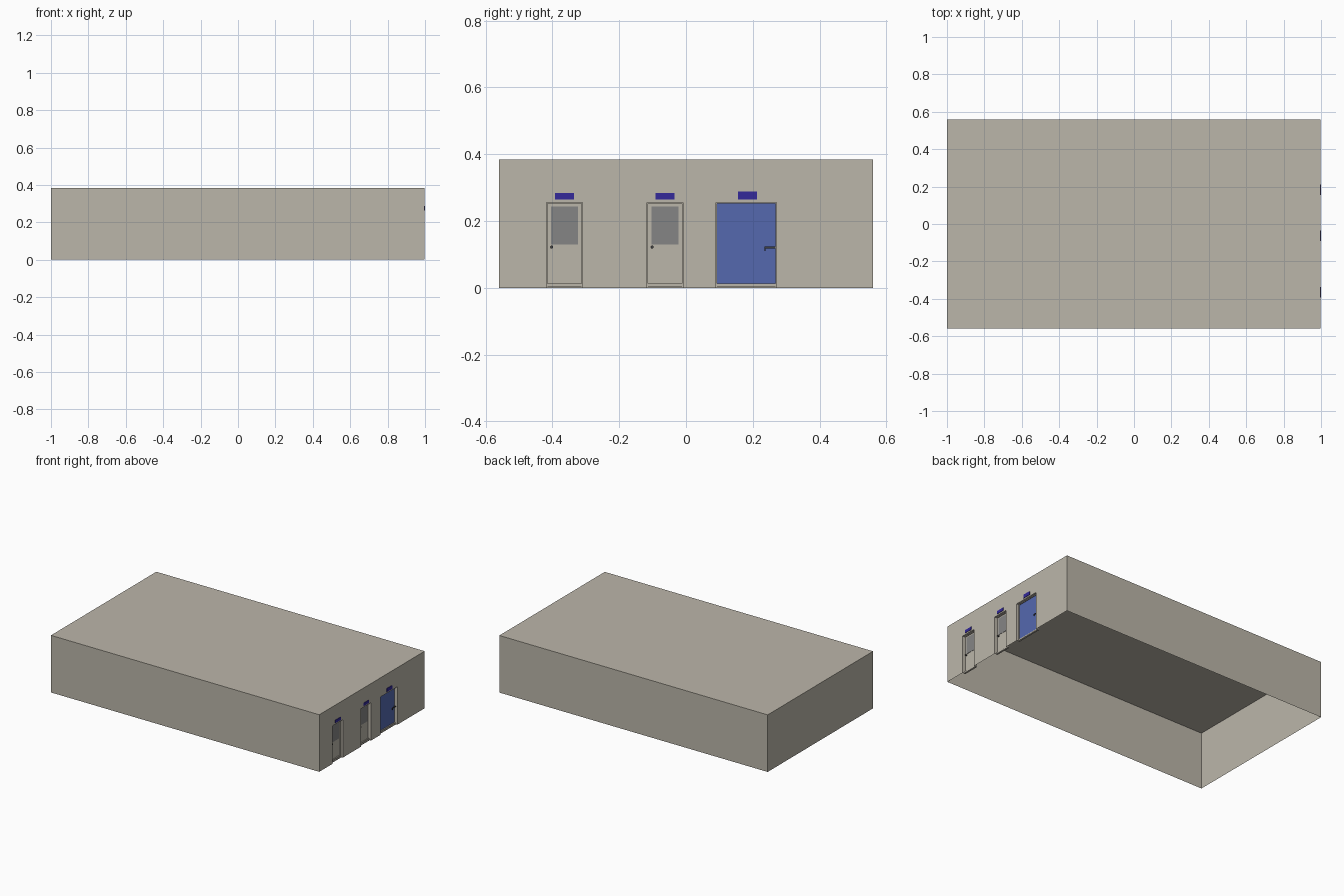
import bpy, bmesh, math
from mathutils import Vector

if "Cube" in bpy.data.objects:
    bpy.data.objects.remove(bpy.data.objects["Cube"])


def mat(name, col):
    m = bpy.data.materials.new(name)
    m.diffuse_color = (*col, 1)
    m.use_nodes = True
    m.node_tree.nodes["Principled BSDF"].inputs["Base Color"].default_value = m.diffuse_color
    return m


WALL = mat("warm_grey_wall", (0.50, 0.468, 0.40))
BLUE = mat("blue_door", (0.09, 0.14, 0.43))
GLASS = mat("grey_glass", (0.235, 0.235, 0.235))
SIGN = mat("sign_indigo", (0.033, 0.022, 0.32))
METAL = mat("dark_metal", (0.05, 0.05, 0.05))

W, D, H = 0.997, 0.56, 0.384      # end wall x, half depth, height
TOP, REC = 0.255, 0.02            # doorway height, recess depth
BACK = W - REC


def finish(bm, name, material):
    me = bpy.data.meshes.new(name)
    bm.to_mesh(me)
    bm.free()
    ob = bpy.data.objects.new(name, me)
    bpy.context.collection.objects.link(ob)
    me.materials.append(material)
    return ob


def sheet(name, quads, material):
    bm = bmesh.new()
    for q in quads:
        bm.faces.new([bm.verts.new(p) for p in q])
    bmesh.ops.remove_doubles(bm, verts=bm.verts, dist=1e-5)
    return finish(bm, name, material)


def box(name, lo, hi, material):
    lo, hi = Vector(lo), Vector(hi)
    bm = bmesh.new()
    bmesh.ops.create_cube(bm, size=1)
    for v in bm.verts:
        v.co = (lo + hi) / 2 + v.co * (hi - lo)
    return finish(bm, name, material)


def cylinder(name, centre, r, length, material):
    bpy.ops.mesh.primitive_cylinder_add(vertices=16, radius=r, depth=length,
                                        location=centre, rotation=(0, math.pi / 2, 0))
    ob = bpy.context.object
    ob.name = name
    ob.data.materials.append(material)
    bpy.ops.object.shade_smooth_by_angle()


def end_quad(x, y0, y1, z0, z1):
    return [(x, y0, z0), (x, y1, z0), (x, y1, z1), (x, y0, z1)]


doors = [("left", -0.418, -0.310), ("middle", -0.117, -0.009), ("blue", 0.090, 0.271)]

# Open-bottomed shell: roof and three plain walls
sheet("building_shell", [
    [(-1, -D, H), (W, -D, H), (W, D, H), (-1, D, H)],
    [(-1, -D, 0), (W, -D, 0), (W, -D, H), (-1, -D, H)],
    [(W, D, 0), (-1, D, 0), (-1, D, H), (W, D, H)],
    [(-1, D, 0), (-1, -D, 0), (-1, -D, H), (-1, D, H)]], WALL)

# End wall with doorways, jambs and soffits
quads = [end_quad(W, -D, D, TOP, H)]
y = -D
for _, a, b in doors:
    quads.append(end_quad(W, y, a, 0, TOP))
    quads.append([(BACK, a, 0), (W, a, 0), (W, a, TOP), (BACK, a, TOP)][::-1])
    quads.append([(BACK, b, 0), (W, b, 0), (W, b, TOP), (BACK, b, TOP)])
    quads.append([(BACK, a, TOP), (W, a, TOP), (W, b, TOP), (BACK, b, TOP)][::-1])
    y = b
quads.append(end_quad(W, y, D, 0, TOP))
sheet("end_wall", quads, WALL)

for name, a, b in doors:
    blue = name == "blue"
    f = 0.003
    # Door leaf, slim frame and stepped threshold
    sheet(name + "_door_leaf", [end_quad(BACK, a, b, 0, TOP)], BLUE if blue else WALL)
    for part, y0, y1, z0 in (("left", a, a + f, 0), ("right", b - f, b, 0),
                             ("top", a, b, TOP - f)):
        box(f"{name}_frame_{part}", (BACK - 0.002, y0, z0), (BACK + 0.006, y1, TOP), WALL)
    box(name + "_threshold_low", (BACK - 0.002, a, 0), (BACK + 0.010, b, 0.006), WALL)
    box(name + "_threshold_high", (BACK - 0.002, a, 0.006), (BACK + 0.005, b, 0.0135), WALL)
    # Window and knob, or lever handle on the blue door
    if not blue:
        box(name + "_window", (BACK - 0.001, a + 0.014, 0.13),
            (BACK + 0.002, b - 0.014, 0.243), GLASS)
        cylinder(name + "_knob", (BACK + 0.005, a + 0.0155, 0.122), 0.0045, 0.010, METAL)
    else:
        box("lever_bar", (BACK + 0.006, 0.235, 0.118), (BACK + 0.010, 0.268, 0.123), METAL)
        box("lever_tip", (BACK + 0.006, 0.235, 0.110), (BACK + 0.010, 0.2385, 0.118), METAL)
        box("lever_post", (BACK, 0.262, 0.117), (BACK + 0.007, 0.268, 0.124), METAL)
    # Sign plate over the doorway
    mid = (a + b) / 2 + (0.003 if blue else 0.0)
    box(name + "_sign", (W - 0.001, mid - 0.0285, 0.264),
        (1.0, mid + 0.0285, 0.288 if blue else 0.284), SIGN)
